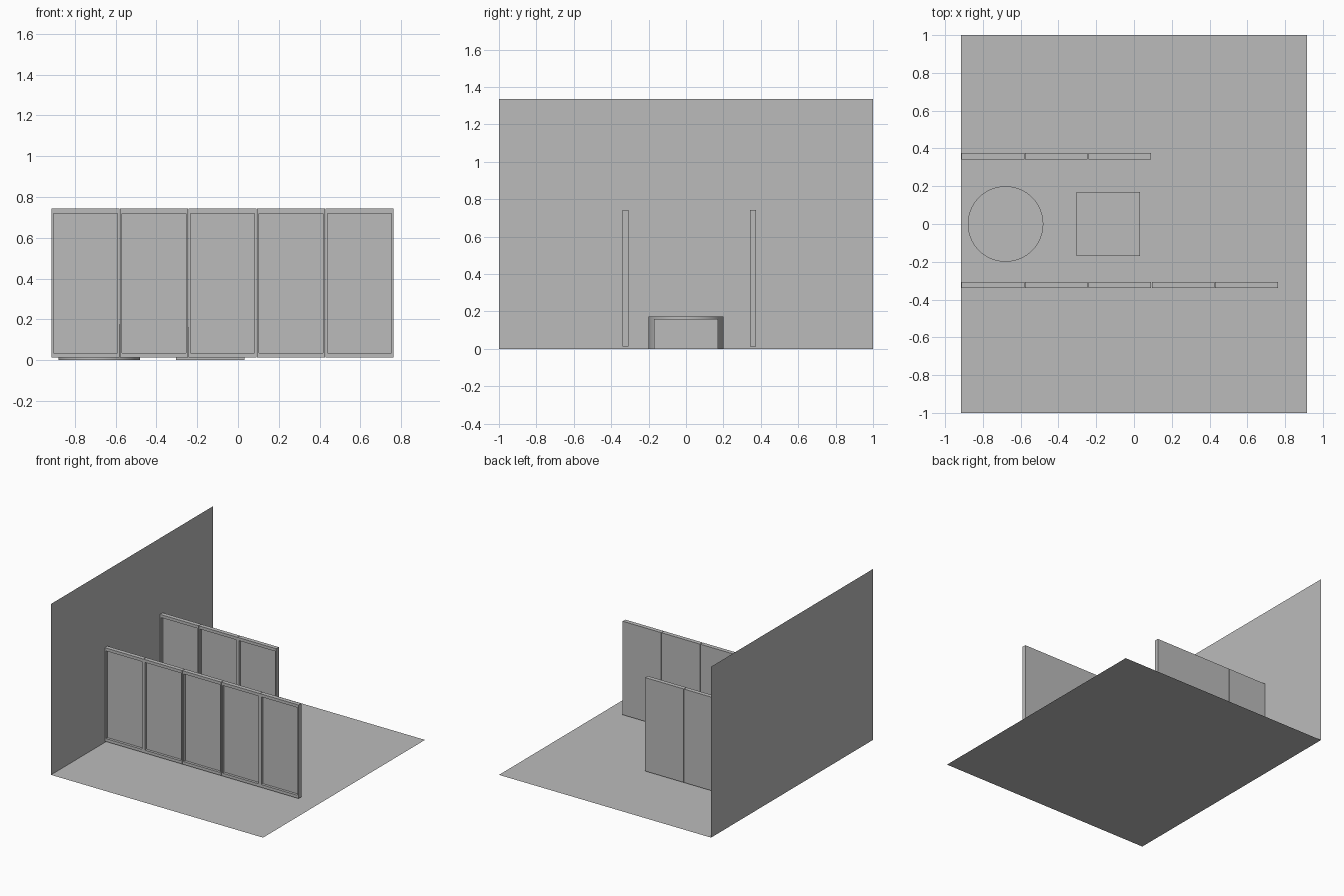
import bpy
import bmesh
from mathutils import Matrix, Vector

old = bpy.data.objects.get("Cube")
if old:
    bpy.data.objects.remove(old, do_unlink=True)

HALF_X, HALF_Y, WALL_H = 0.917, 1.0, 1.336

grey = bpy.data.materials.new("plain_grey")
grey.use_nodes = True
colour = (0.5, 0.5, 0.5, 1)
grey.diffuse_color = colour
grey.node_tree.nodes["Principled BSDF"].inputs["Base Color"].default_value = colour


def finish(name, bm):
    mesh = bpy.data.meshes.new(name)
    bm.to_mesh(mesh)
    bm.free()
    mesh.materials.append(grey)
    obj = bpy.data.objects.new(name, mesh)
    bpy.context.collection.objects.link(obj)
    return obj


def sheet(name, corners):
    bm = bmesh.new()
    bm.faces.new([bm.verts.new(c) for c in corners])
    return finish(name, bm)


def box_mesh(low, high):
    low, high = Vector(low), Vector(high)
    bm = bmesh.new()
    place = Matrix.Translation((low + high) / 2) @ Matrix.Diagonal((*(high - low), 1))
    bmesh.ops.create_cube(bm, size=1, matrix=place)
    return bm


def framed_panel(name, x, y, width=0.333, thick=0.033, bottom=0.012, top=0.743):
    """Board with a raised frame around a sunken front field."""
    bm = box_mesh((x, y, bottom), (x + width, y + thick, top))
    bm.normal_update()
    front = min(bm.faces, key=lambda f: f.calc_center_median().y)
    bmesh.ops.inset_individual(bm, faces=[front], thickness=0.014)
    # top and bottom rails are wider than the side stiles
    middle = (bottom + top) / 2
    for v in front.verts:
        v.co.z += 0.013 if v.co.z < middle else -0.013
    field = bmesh.ops.extrude_discrete_faces(bm, faces=[front])["faces"][0]
    bmesh.ops.translate(bm, verts=field.verts, vec=(0, 0.02, 0))
    return finish(name, bm)


# Floor and side wall
sheet("floor", [(-HALF_X, -HALF_Y, 0), (HALF_X, -HALF_Y, 0),
                (HALF_X, HALF_Y, 0), (-HALF_X, HALF_Y, 0)])
sheet("side_wall", [(-HALF_X, -HALF_Y, 0), (-HALF_X, HALF_Y, 0),
                    (-HALF_X, HALF_Y, WALL_H), (-HALF_X, -HALF_Y, WALL_H)])

# Two rows of framed partition panels
for row, y, count in (("front", -0.34, 5), ("back", 0.342, 3)):
    for i in range(count):
        framed_panel(f"{row}_panel_{i + 1}", -0.914 + i * 0.336, y)

# Round and square seats between the rows
bm = bmesh.new()
bmesh.ops.create_cone(bm, cap_ends=True, segments=64, radius1=0.2, radius2=0.2,
                      depth=0.174, matrix=Matrix.Translation((-0.68, 0, 0.087)))
round_seat = finish("round_seat", bm)
bpy.ops.object.select_all(action="DESELECT")
round_seat.select_set(True)
bpy.context.view_layer.objects.active = round_seat
bpy.ops.object.shade_smooth_by_angle()

finish("square_seat", box_mesh((-0.304, -0.17, 0), (0.032, 0.17, 0.16)))
